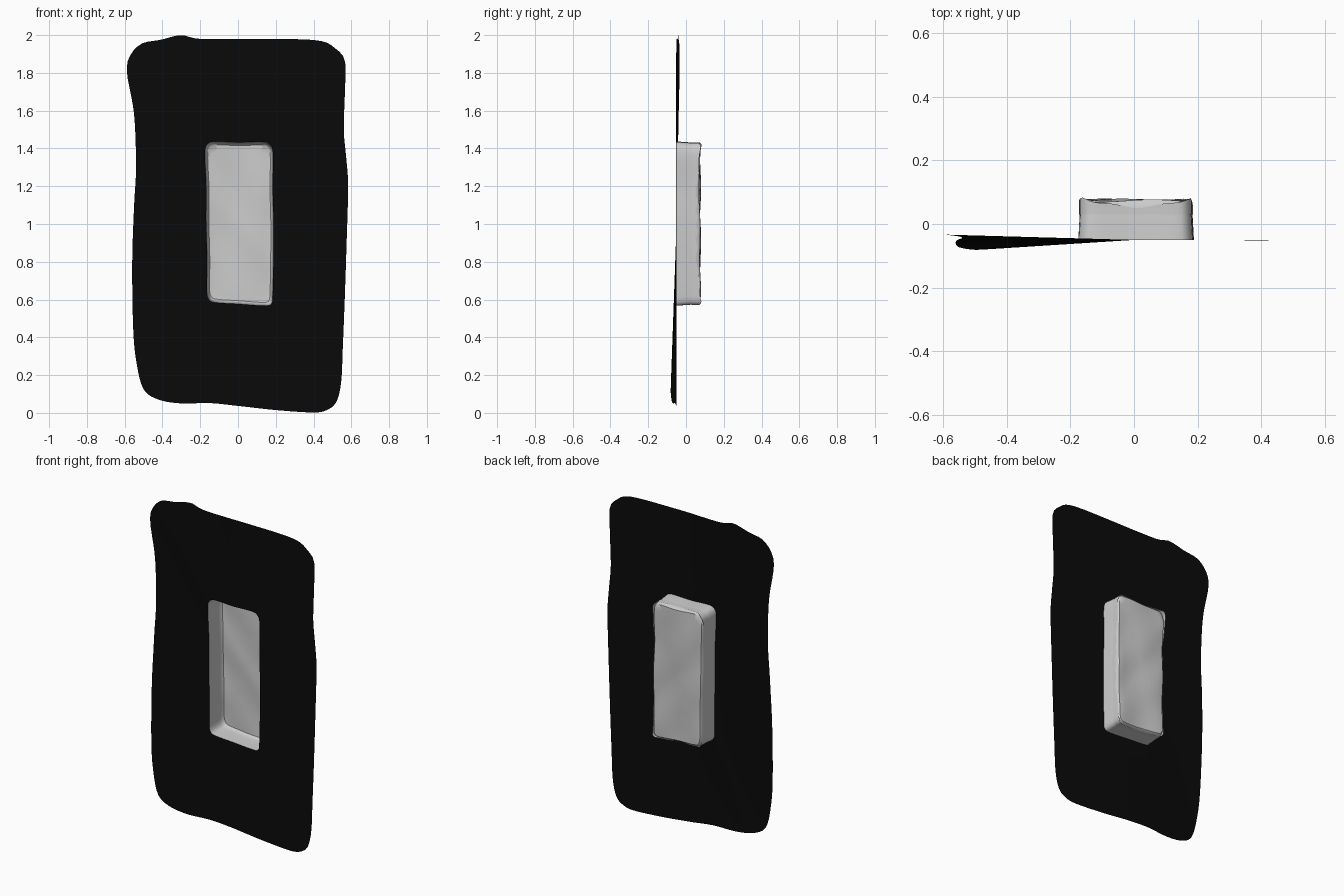
import bpy, bmesh, math
from mathutils import Vector

if "Cube" in bpy.data.objects:
    bpy.data.objects.remove(bpy.data.objects["Cube"])

CX, CZ = 0.01, 1.0      # middle of the opening
N = 240                 # samples around every loop


def material(name, v):
    m = bpy.data.materials.new(name)
    m.diffuse_color = (v, v, v, 1)
    m.use_nodes = True
    m.node_tree.nodes["Principled BSDF"].inputs["Base Color"].default_value = m.diffuse_color
    return m


black = material("black", 0.003)
grey = material("light grey", 0.6)


def smooth_loop(pts, steps=6):
    # closed Catmull-Rom curve through the points
    out, n = [], len(pts)
    for i in range(n):
        a, b, c, d = (Vector(pts[(i + k) % n]) for k in (-1, 0, 1, 2))
        for s in range(steps):
            t = s / steps
            out.append(0.5 * (2 * b + (c - a) * t + (2 * a - 5 * b + 4 * c - d) * t * t
                              + (3 * b - a - 3 * c + d) * t ** 3))
    return out


def radial(loop):
    # resample a loop by rays from the middle
    res = []
    for k in range(N):
        a = 2 * math.pi * k / N
        d = Vector((math.cos(a), math.sin(a)))
        best = 0
        for i, p in enumerate(loop):
            p = p - Vector((CX, CZ))
            q = loop[(i + 1) % len(loop)] - Vector((CX, CZ))
            e = q - p
            den = d.x * e.y - d.y * e.x
            if abs(den) < 1e-9:
                continue
            t = (p.x * e.y - p.y * e.x) / den
            u = (p.x * d.y - p.y * d.x) / den
            if t > 0 and -1e-6 <= u <= 1 + 1e-6:
                best = max(best, t)
        res.append((CX + d.x * best, CZ + d.y * best))
    return res


def loft(name, rings, mat, cap=False):
    bm = bmesh.new()
    vs = [[bm.verts.new(p) for p in r] for r in rings]
    for a, b in zip(vs, vs[1:]):
        for i in range(N):
            j = (i + 1) % N
            bm.faces.new((a[i], a[j], b[j], b[i]))
    if cap:
        bm.faces.new(vs[-1])
    me = bpy.data.meshes.new(name)
    bm.to_mesh(me)
    bm.free()
    me.materials.append(mat)
    ob = bpy.data.objects.new(name, me)
    bpy.context.collection.objects.link(ob)
    bpy.context.view_layer.objects.active = ob
    ob.select_set(True)
    bpy.ops.object.shade_smooth_by_angle(angle=math.radians(40))
    ob.select_set(False)
    return ob


# outlines in x, z
outer = radial(smooth_loop([
    (-.588, 1.8), (-.572, 1.89), (-.51, 1.955), (-.41, 1.975), (-.3, 2.0), (-.2, 1.98),
    (.1, 1.98), (.42, 1.972), (.52, 1.925), (.567, 1.86), (.566, 1.7), (.56, 1.5),
    (.573, 1.35), (.583, 1.2), (.575, .9), (.565, .6), (.555, .35), (.546, .16),
    (.52, .055), (.47, .015), (.4, .002), (.2, .015), (0, .037), (-.15, .052),
    (-.3, .05), (-.42, .07), (-.5, .125), (-.538, .27), (-.555, .45), (-.56, .8),
    (-.55, 1.1), (-.54, 1.3), (-.55, 1.58)]))
hole = radial(smooth_loop([
    (-.175, 1.38), (-.16, 1.425), (-.12, 1.437), (0, 1.432), (.13, 1.435), (.17, 1.42),
    (.185, 1.37), (.183, 1.2), (.188, 1.0), (.187, .8), (.183, .62), (.175, .575),
    (.13, .568), (0, .577), (-.12, .585), (-.155, .6), (-.165, .65), (-.163, .8),
    (-.168, 1.0), (-.168, 1.2)]))


# black sheet around the opening, left corners bent slightly
def sheet_y(x, z):
    left = max(0, -x / .5)
    low = min(1, max(0, (1 - z) / .9))
    high = min(1, max(0, (z - 1) / .8))
    return -.05 - .032 * min(1, left) * low + .014 * left * high - .003 * max(0, x)


panel = []
for s in (0, .15, .4, .7, 1):
    ring = []
    for (hx, hz), (ox, oz) in zip(hole, outer):
        x, z = hx + (ox - hx) * s, hz + (oz - hz) * s
        ring.append((x, -.05 + (sheet_y(ox, oz) + .05) * s, z))
    panel.append(ring)
loft("black_sheet", panel, black)


# niche: side walls, rounded back edge, wavy back
def scaled(s, y, wave):
    ring = []
    for x, z in hole:
        px, pz = CX + (x - CX) * s, CZ + (z - CZ) * (s + (1 - s) * .5)
        if s < .9:
            pz = CZ + (z - CZ) * (s + .03 * s)
        w = math.sin(19 * px + 7 * pz) * math.sin(11 * pz + 1)
        ring.append((px, y + wave * w, pz))
    return ring


loft("niche", [scaled(1, -.05, 0), scaled(.985, 0, .002), scaled(.97, .045, .003),
               scaled(.955, .065, .004), scaled(.92, .073, .005)]
     + [scaled(s, .074, .006) for s in (.85, .7, .5, .3, .15, .04)], grey, cap=True)

# ragged rim behind the side walls, tallest at the corners
rim = [[], []]
for k, (x, z) in enumerate(hole):
    corner = min(1, abs(x - CX) / .17) * min(1, abs(z - CZ) / .42)
    top = .05 + .033 * corner ** 4 + .012 * math.sin(k * .21) ** 2
    for r, s, y in ((0, .985, .03), (1, .985, min(.083, top))):
        rim[r].append((CX + (x - CX) * s, y, CZ + (z - CZ) * .99))
loft("ragged_rim", rim, grey)
